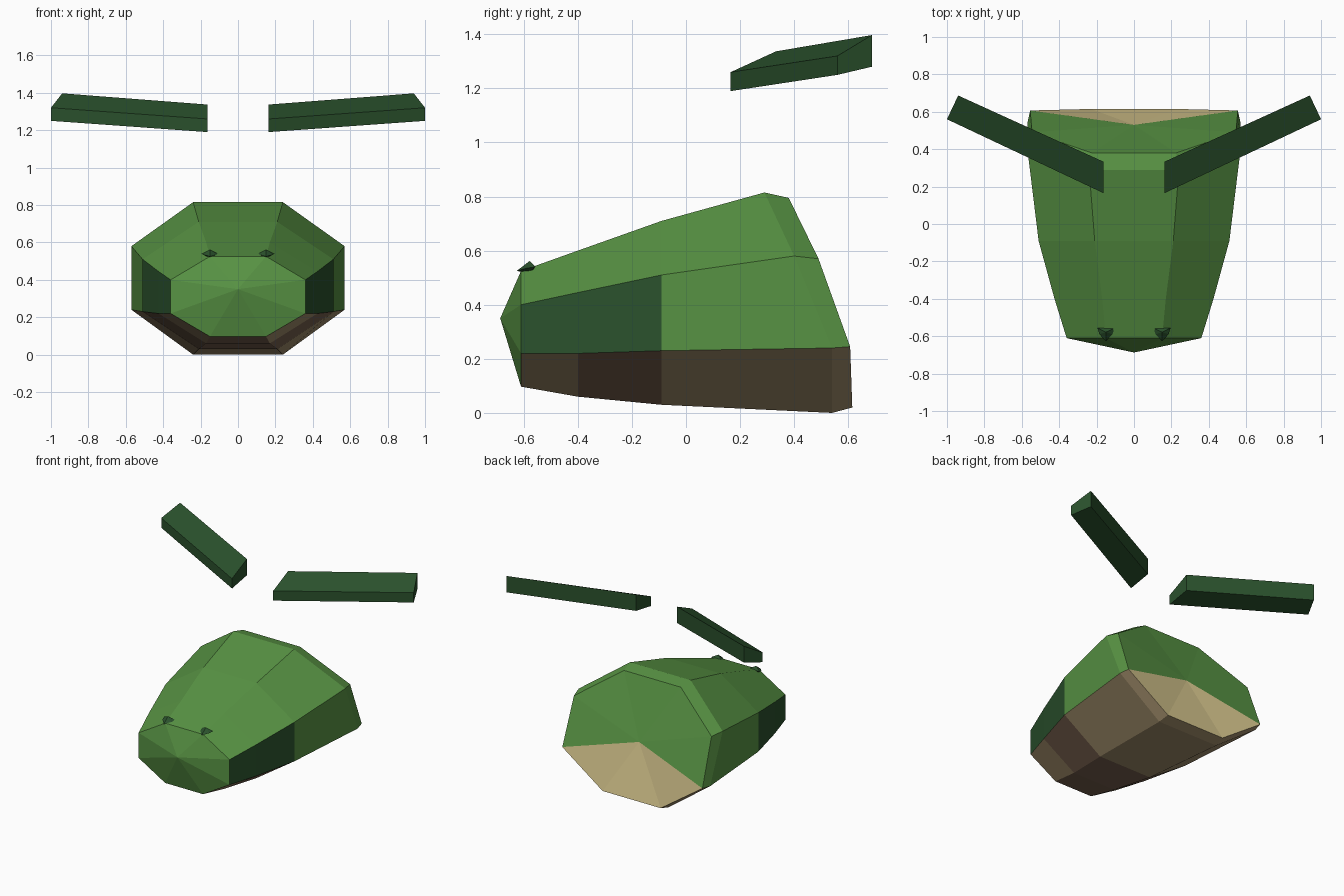
import bpy
import bmesh

cube = bpy.data.objects.get("Cube")
if cube:
    bpy.data.objects.remove(cube, do_unlink=True)


def material(name, red, green, blue):
    # Display values in 0..255 are turned into linear colour
    rgba = [(c / 255) ** 2.2 for c in (red, green, blue)] + [1]
    mat = bpy.data.materials.new(name)
    mat.use_nodes = True
    mat.diffuse_color = rgba
    mat.node_tree.nodes["Principled BSDF"].inputs["Base Color"].default_value = rgba
    return mat


leaf_green = material("leaf green", 88, 145, 69)
dark_green = material("dark green", 46, 82, 48)
belly_brown = material("belly brown", 160, 140, 106)
dark_brown = material("dark brown", 122, 99, 81)
tan = material("tan", 215, 198, 141)
LEAF, DARK, BELLY, DEEP, TAN = range(5)


def finish(bm, name, materials):
    bmesh.ops.recalc_face_normals(bm, faces=bm.faces)
    mesh = bpy.data.meshes.new(name)
    bm.to_mesh(mesh)
    bm.free()
    for mat in materials:
        mesh.materials.append(mat)
    obj = bpy.data.objects.new(name, mesh)
    bpy.context.collection.objects.link(obj)


def straight_ring(y, narrow, wide, heights):
    top, high, low, bottom = heights
    return [(narrow, y, top), (wide, y, high), (wide, y, low), (narrow, y, bottom)]


# Half cross-sections of the body, from the top edge down to the bottom edge
half_rings = [
    straight_ring(-0.61, 0.15, 0.36, (0.525, 0.40, 0.22, 0.097)),
    straight_ring(-0.40, 0.17, 0.425, (0.60, 0.445, 0.22, 0.06)),
    straight_ring(-0.09, 0.21, 0.51, (0.71, 0.51, 0.23, 0.03)),
    [(0.24, 0.29, 0.815), (0.57, 0.40, 0.58), (0.57, 0.54, 0.24), (0.24, 0.54, 0.0)],
    [(0.225, 0.38, 0.795), (0.545, 0.49, 0.57), (0.555, 0.607, 0.245), (0.23, 0.615, 0.02)],
]

# Position of each face around the octagon
SIDES, LOWER_DIAGONALS, BOTTOM = (1, 5), (2, 4), 3


def body_colour(segment, k):
    front_half = segment < 2
    if k in SIDES and front_half:
        return DARK
    if k == BOTTOM:
        return DEEP if front_half else BELLY
    if k in LOWER_DIAGONALS:
        return DEEP if segment == 1 else BELLY
    return LEAF


# Body: skinned rings closed by a nose point and a sunken rear point
bm = bmesh.new()
rings = []
for half in half_rings:
    points = half + [(-x, y, z) for x, y, z in reversed(half)]
    rings.append([bm.verts.new(p) for p in points])

for segment, (a, b) in enumerate(zip(rings, rings[1:])):
    for k in range(8):
        n = (k + 1) % 8
        face = bm.faces.new((a[k], a[n], b[n], b[k]))
        face.material_index = body_colour(segment, k)

nose = bm.verts.new((0, -0.687, 0.35))
rear = bm.verts.new((0, 0.53, 0.40))
for k in range(8):
    n = (k + 1) % 8
    bm.faces.new((nose, rings[0][n], rings[0][k])).material_index = LEAF
    face = bm.faces.new((rear, rings[-1][k], rings[-1][n]))
    face.material_index = TAN if k == BOTTOM or k in LOWER_DIAGONALS else LEAF
finish(bm, "body", [leaf_green, dark_green, belly_brown, dark_brown, tan])

# Floating bars: plan outline with the bottom and top height at each corner
bar_corners = [
    (0.163, 0.165, 1.19, 1.26),
    (1.0, 0.56, 1.25, 1.32),
    (0.94, 0.687, 1.28, 1.397),
    (0.163, 0.333, 1.22, 1.337),
]

# Eye outline around its centre line, starting at the forward tip
eye_outline = [
    (0, -0.626, 0.525),
    (0.035, -0.59, 0.535),
    (0.045, -0.557, 0.54),
    (-0.045, -0.557, 0.54),
    (-0.035, -0.59, 0.535),
]

for side, label in ((1, "left"), (-1, "right")):
    bm = bmesh.new()
    lower = [bm.verts.new((side * x, y, z)) for x, y, z, _ in bar_corners]
    upper = [bm.verts.new((side * x, y, z)) for x, y, _, z in bar_corners]
    bm.faces.new(lower)
    bm.faces.new(upper)
    for k in range(4):
        n = (k + 1) % 4
        bm.faces.new((lower[k], lower[n], upper[n], upper[k]))
    finish(bm, label + "_bar", [dark_green])

    # Small faceted eye, pointed at the top and sunk into the brow
    bm = bmesh.new()
    centre = side * 0.15
    rim = [bm.verts.new((centre + x, y, z)) for x, y, z in eye_outline]
    for tip_height in (0.562, 0.515):
        tip = bm.verts.new((centre, -0.578, tip_height))
        for a, b in zip(rim, rim[1:] + rim[:1]):
            bm.faces.new((tip, a, b))
    finish(bm, label + "_eye", [dark_green])
